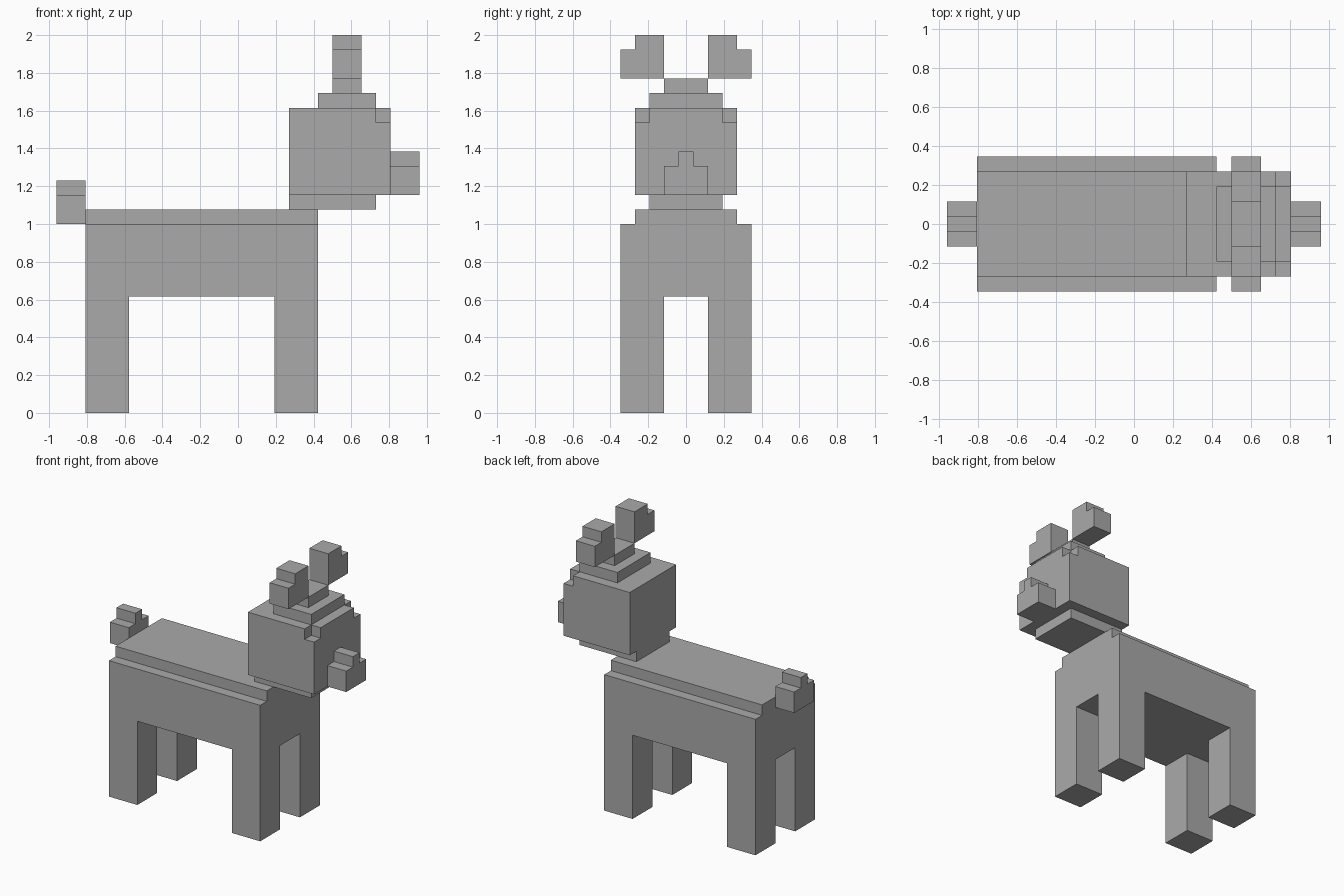
import bpy
import bmesh
from mathutils import Vector

cube = bpy.data.objects.get("Cube")
if cube:
    bpy.data.objects.remove(cube, do_unlink=True)

UNIT = 2 / 26                      # edge of one building block
ORIGIN = Vector((12.5, 4.5, 0))    # grid point at the model's centre

grey = bpy.data.materials.new("plain_grey")
grey.use_nodes = True
grey.diffuse_color = (0.4, 0.4, 0.4, 1)
grey.node_tree.nodes["Principled BSDF"].inputs["Base Color"].default_value = (0.4, 0.4, 0.4, 1)


def block_part(name, boxes, notches=()):
    """Outer shell of grid boxes, each given as (x range), (y range), (z range)."""
    def cells(ranges):
        return {(x, y, z) for bx, by, bz in ranges
                for x in range(*bx) for y in range(*by) for z in range(*bz)}

    solid = cells(boxes) - cells(notches)
    bm = bmesh.new()
    for cell in solid:
        for axis in range(3):
            for side in (0, 1):
                near = list(cell)
                near[axis] += 2 * side - 1
                if tuple(near) in solid:
                    continue
                start = Vector(cell)
                start[axis] += side
                u, v = Vector(), Vector()
                u[(axis + 1) % 3] = 1
                v[(axis + 2) % 3] = 1
                ring = [start, start + u, start + u + v, start + v]
                if not side:
                    ring.reverse()
                bm.faces.new([bm.verts.new((p - ORIGIN) * UNIT) for p in ring])
    bmesh.ops.remove_doubles(bm, verts=bm.verts, dist=UNIT / 100)
    bmesh.ops.dissolve_limit(bm, angle_limit=0.01, verts=bm.verts, edges=bm.edges)
    mesh = bpy.data.meshes.new(name)
    bm.to_mesh(mesh)
    bm.free()
    mesh.materials.append(grey)
    obj = bpy.data.objects.new(name, mesh)
    bpy.context.collection.objects.link(obj)
    return obj


SIDES = ((0, 3), (6, 9))

# Body with its stepped back and four legs
legs = [(x, y, (0, 8)) for x in ((2, 5), (15, 18)) for y in SIDES]
block_part("body_and_legs", legs + [
    ((2, 18), (0, 9), (8, 13)),
    ((2, 18), (1, 8), (13, 14)),
])

# Tail
block_part("tail", [
    ((0, 2), (3, 6), (13, 15)),
    ((0, 2), (4, 5), (15, 16)),
])

# Head with chin, stepped crown and eye notches in the upper front corners
block_part("head", [
    ((16, 22), (2, 7), (14, 15)),
    ((16, 23), (1, 8), (15, 21)),
    ((18, 22), (2, 7), (21, 22)),
    ((19, 21), (3, 6), (22, 23)),
], notches=[((22, 23), y, (20, 21)) for y in ((1, 2), (7, 8))])

# Snout
block_part("snout", [
    ((23, 25), (3, 6), (15, 17)),
    ((23, 25), (4, 5), (17, 18)),
])

# Ears, stepped on their outer edges
for name, wide, top in (("right_ear", SIDES[0], (1, 3)), ("left_ear", SIDES[1], (6, 8))):
    block_part(name, [((19, 21), wide, (23, 25)), ((19, 21), top, (25, 26))])
